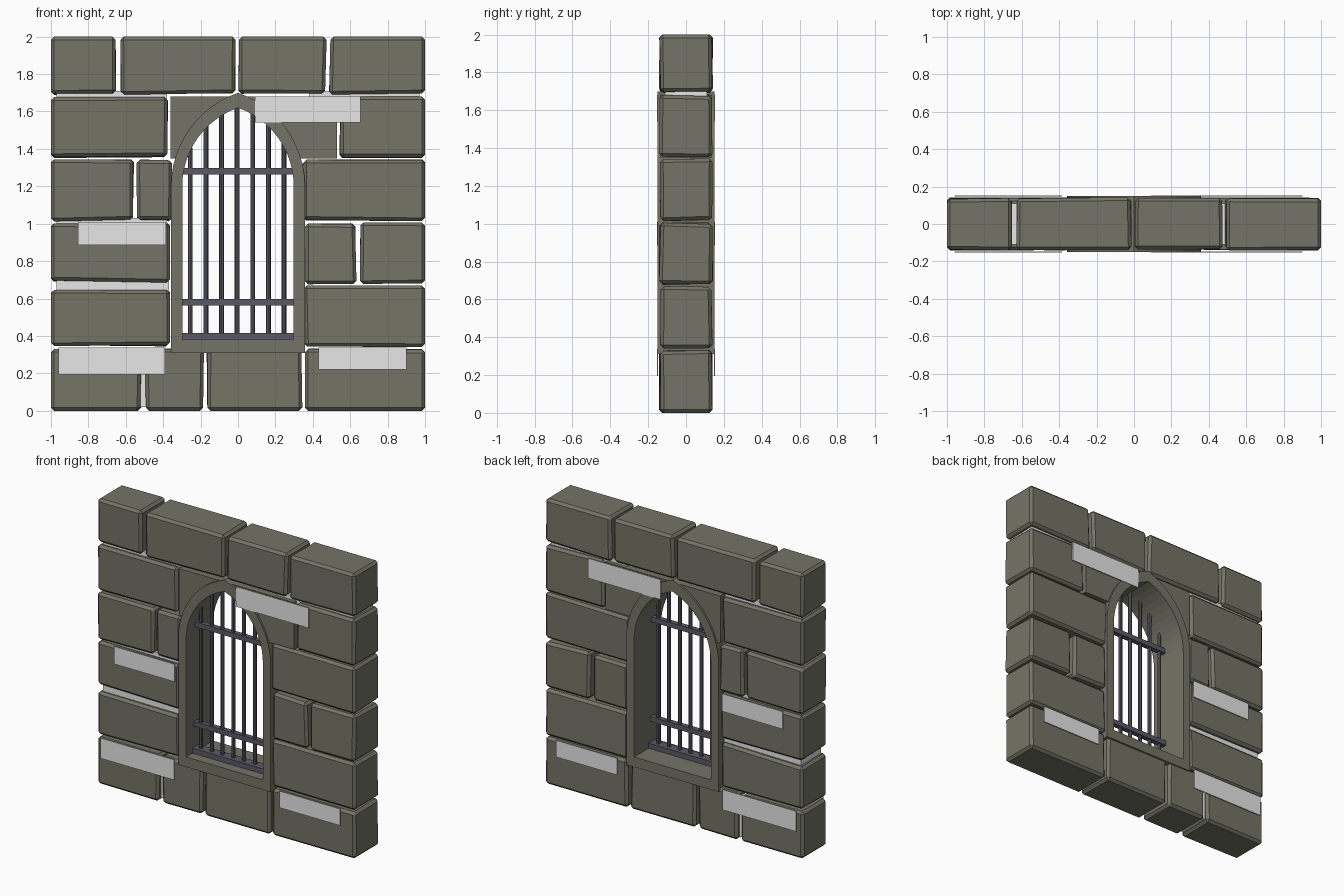
import bpy, bmesh, math, random
from mathutils import Vector

random.seed(4)
if "Cube" in bpy.data.objects:
    bpy.data.objects.remove(bpy.data.objects["Cube"], do_unlink=True)


def material(name, rgb):
    m = bpy.data.materials.new(name)
    m.use_nodes = True
    m.diffuse_color = (*rgb, 1)
    m.node_tree.nodes["Principled BSDF"].inputs["Base Color"].default_value = (*rgb, 1)
    return m


STONE = material("stone", (0.175, 0.175, 0.135))
IRON = material("iron", (0.105, 0.1, 0.13))
PALE = material("pale_mortar", (0.8, 0.8, 0.8))


def finish(bm, name, mat):
    bmesh.ops.recalc_face_normals(bm, faces=bm.faces)
    mesh = bpy.data.meshes.new(name)
    bm.to_mesh(mesh)
    bm.free()
    mesh.materials.append(mat)
    obj = bpy.data.objects.new(name, mesh)
    bpy.context.collection.objects.link(obj)
    return obj


def box(name, mat, x0, x1, y0, y1, z0, z1):
    bm = bmesh.new()
    bmesh.ops.create_cube(bm, size=1)
    for v in bm.verts:
        v.co = Vector(((x0 + x1) / 2 + v.co.x * (x1 - x0),
                       (y0 + y1) / 2 + v.co.y * (y1 - y0),
                       (z0 + z1) / 2 + v.co.z * (z1 - z0)))
    return finish(bm, name, mat)


def brick(x0, x1, z0, z1):
    """Rough hewn block: slightly skewed box with chamfered edges."""
    obj = box("brick", STONE, x0, x1, -0.143, 0.143, z0, z1)
    bm = bmesh.new()
    bm.from_mesh(obj.data)
    cx, cz = (x0 + x1) / 2, (z0 + z1) / 2
    for v in bm.verts:
        v.co.y *= random.uniform(0.93, 1)
        if abs(v.co.x) < 0.99:
            v.co.x += math.copysign(random.uniform(0, 0.01), cx - v.co.x)
        if 0.01 < v.co.z < 1.99:
            v.co.z += math.copysign(random.uniform(0, 0.012), cz - v.co.z)
    bmesh.ops.bevel(bm, geom=bm.edges[:], offset=0.017, segments=1, affect='EDGES')
    bm.to_mesh(obj.data)
    bm.free()


# Courses of blocks: (bottom, top, spans along x)
COURSES = [
    (0, 0.335, [(-1, -0.515), (-0.5, -0.18), (-0.17, 0.345), (0.355, 1)]),
    (0.34, 0.655, [(-1, -0.36), (0.35, 1)]),
    (0.685, 1.008, [(-1, -0.36), (0.35, 0.635), (0.645, 1)]),
    (1.012, 1.345, [(-1, -0.555), (-0.545, -0.35), (0.34, 1)]),
    (1.35, 1.685, [(-1, -0.37), (0.54, 1)]),
    (1.688, 2, [(-1, -0.645), (-0.635, -0.01), (0, 0.475), (0.485, 1)]),
]
for low, high, spans in COURSES:
    for left, right in spans:
        # The right hand joint of the second course sits a little higher
        top = 0.672 if low == 0.34 and left > 0 else high
        bottom = 0.674 if low == 0.685 and left > 0 else low
        brick(left, right, bottom, top)


def half_arch(half, apex, spring=1.2, steps=12):
    """Right side of a pointed arch, from the springing up to the apex."""
    rise = apex - spring
    c = (rise ** 2 - half ** 2) / (2 * half)
    radius = half + c
    end = math.atan2(rise, c)
    return [(radius * math.cos(end * i / steps) - c,
             spring + radius * math.sin(end * i / steps)) for i in range(steps + 1)]


def outline(half, apex, base):
    right = [(half, base)] + half_arch(half, apex)
    return right + [(-x, z) for x, z in reversed(right[:-1])]


# Pointed window surround with a deep reveal
DEPTH = 0.15
outer = outline(0.358, 1.7, 0.31)
inner = outline(0.298, 1.62, 0.38)
bm = bmesh.new()
loops = [[bm.verts.new((x, y, z)) for x, z in pts]
         for pts, y in ((outer, -DEPTH), (inner, -DEPTH), (inner, DEPTH), (outer, DEPTH))]
for k in range(4):
    a, b = loops[k], loops[(k + 1) % 4]
    for i in range(len(a)):
        j = (i + 1) % len(a)
        bm.faces.new((a[i], a[j], b[j], b[i]))
frame = finish(bm, "window_surround", STONE)


# Blocks cut to fit the shoulders of the arch
def shoulder(side, edge):
    pts = [p for p in half_arch(0.352, 1.69) if p[1] > 1.34]
    pts = [(edge, 1.35), (pts[0][0], 1.35)] + pts[:-1] + [(0.012, 1.68), (edge, 1.68)]
    bm = bmesh.new()
    rings = [[bm.verts.new((side * x, y, z)) for x, z in pts] for y in (-0.137, 0.137)]
    for ring in rings:
        bm.faces.new(ring)
    for i in range(len(pts)):
        j = (i + 1) % len(pts)
        bm.faces.new((rings[0][i], rings[0][j], rings[1][j], rings[1][i]))
    finish(bm, "arch_shoulder", STONE)


shoulder(-1, 0.362)
shoulder(1, 0.53)

# Iron grille, upright bars end under the arch
BAR_Y = -0.045
curve = half_arch(0.31, 1.64)
for i in range(7):
    x = -0.255 + i * 0.0835
    top = max([z for cx, z in curve if cx >= abs(x)], default=1.2) + 0.02
    bm = bmesh.new()
    bmesh.ops.create_cone(bm, cap_ends=True, segments=8, radius1=0.013, radius2=0.013,
                          depth=top - 0.39)
    bmesh.ops.translate(bm, verts=bm.verts, vec=(x, BAR_Y, (top + 0.39) / 2))
    finish(bm, "upright_bar", IRON)
for z in (0.58, 1.28):
    box("cross_bar", IRON, -0.3, 0.3, BAR_Y - 0.018, BAR_Y + 0.018, z - 0.017, z + 0.017)
box("grille_sill", IRON, -0.298, 0.298, BAR_Y - 0.035, BAR_Y + 0.035, 0.375, 0.416)

# Pale patches on both faces of the wall
PATCHES = [(-0.96, -0.39, 0.195, 0.337), (0.43, 0.9, 0.22, 0.337),
           (-0.855, -0.385, 0.885, 1.008), (0.09, 0.655, 1.54, 1.68)]
for x0, x1, z0, z1 in PATCHES:
    for side in (-1, 1):
        y0, y1 = sorted((side * 0.147, side * 0.153))
        box("pale_patch", PALE, x0, x1, y0, y1, z0, z1)

# Pale filling set back in the wider joints
for x0, x1, z0, z1 in [(-0.97, -0.37, 0.63, 0.71), (-0.53, -0.49, 0.02, 0.3),
                       (-0.97, -0.38, 1.66, 1.71), (-0.97, -0.38, 0.99, 1.03),
                       (0.38, 0.97, 1.66, 1.71)]:
    box("joint_filling", PALE, x0, x1, -0.11, 0.11, z0, z1)
